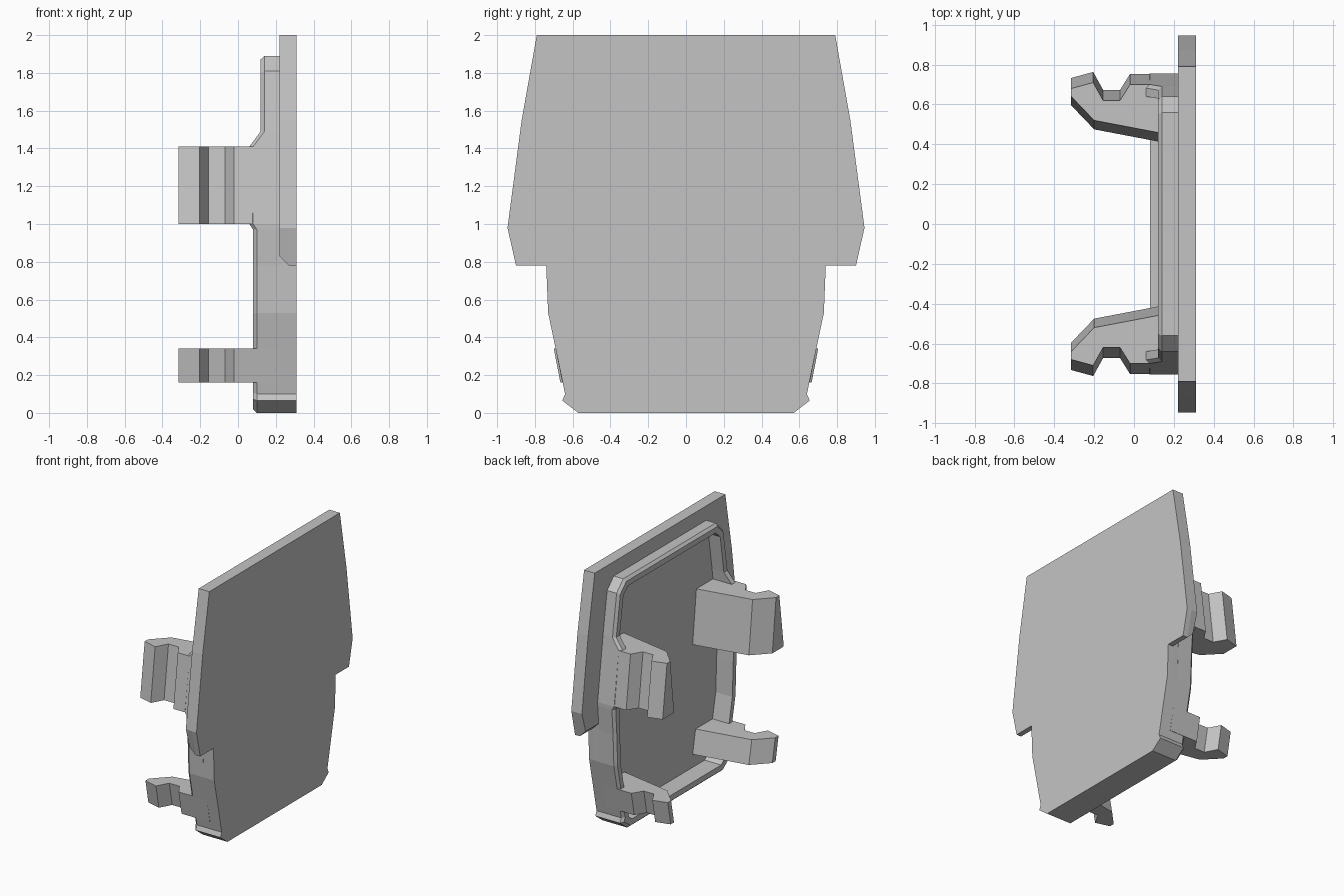
import bpy
import bmesh

cube = bpy.data.objects.get("Cube")
if cube:
    bpy.data.objects.remove(cube, do_unlink=True)

grey = bpy.data.materials.new("light grey plastic")
grey.use_nodes = True
colour = (0.55, 0.55, 0.55, 1)
grey.diffuse_color = colour
grey.node_tree.nodes["Principled BSDF"].inputs["Base Color"].default_value = colour


def loft(name, loops, closed_ring=False):
    """Skin equal-length loops; cap the ends or join last to first."""
    bm = bmesh.new()
    rings = [[bm.verts.new(p) for p in loop] for loop in loops]
    n = len(rings[0])
    pairs = list(zip(rings, rings[1:]))
    if closed_ring:
        pairs.append((rings[-1], rings[0]))
    else:
        bm.faces.new(rings[0])
        bm.faces.new(rings[-1])
    for a, b in pairs:
        for i in range(n):
            j = (i + 1) % n
            bm.faces.new((a[i], a[j], b[j], b[i]))
    bmesh.ops.recalc_face_normals(bm, faces=bm.faces)
    mesh = bpy.data.meshes.new(name)
    bm.to_mesh(mesh)
    bm.free()
    mesh.materials.append(grey)
    obj = bpy.data.objects.new(name, mesh)
    bpy.context.collection.objects.link(obj)
    return obj


def mirrored(half):
    """Complete a half outline of (x, y, z) points across y = 0."""
    return half + [(x, -y, z) for x, y, z in reversed(half)]


BACK, FACE = 0.22, 0.31

# Cover plate: wide upper wings with a chamfered step, narrow lower body
wing = [(0.79, 2.0), (0.87, 1.55), (0.945, 0.98)]
step = [(0.90, 0.78), (0.74, 0.78)]
lower = [(0.73, 0.53), (0.69, 0.34), (0.64, 0.10), (0.655, 0.065), (0.57, 0)]


def plate_loop(x, lift):
    pts = wing + [(y, z + lift) for y, z in step] + lower
    return mirrored([(x, y, z) for y, z in pts])


loft("cover_plate", [plate_loop(BACK, 0.05), plate_loop(0.27, 0), plate_loop(FACE, 0)])

# Raised rim: outer y, outer z, inner y, inner z, x of the crest
rim = [
    (0.56, 1.89, 0.53, 1.83, 0.12),
    (0.64, 1.81, 0.585, 1.78, 0.12),
    (0.69, 1.49, 0.63, 1.49, 0.12),
    (0.70, 1.41, 0.64, 1.41, 0.06),
    (0.755, 1.0, 0.695, 1.0, 0.06),
    (0.754, 0.97, 0.694, 0.97, 0.08),
    (0.74, 0.78, 0.685, 0.78, 0.08),
    (0.73, 0.53, 0.675, 0.53, 0.08),
    (0.69, 0.34, 0.635, 0.34, 0.08),
    (0.64, 0.10, 0.585, 0.12, 0.08),
    (0.655, 0.065, 0.575, 0.09, 0.08),
    (0.57, 0, 0.54, 0.06, 0.08),
]


def rim_loop(inset, x_of):
    return mirrored([(x_of(c), y + (iy - y) * inset, z + (iz - z) * inset)
                     for y, z, iy, iz, c in rim])


loft("raised_rim", [
    rim_loop(0, lambda c: BACK),
    rim_loop(0, lambda c: c + 0.02),
    rim_loop(0.3, lambda c: c),
    rim_loop(1, lambda c: c),
    rim_loop(1, lambda c: BACK),
], closed_ring=True)

# Snap clips: notched outer edge and angled inner edge, seen from above
outer_edge = [(BACK, 0.70), (-0.02, 0.70), (-0.07, 0.62), (-0.155, 0.62),
              (-0.205, 0.71), (-0.315, 0.68)]
inner_edge = [(-0.315, 0.64), (-0.20, 0.52), (BACK, 0.44)]


def clip_loop(z, outer_shift, inner_shift, side):
    pts = [(x, y + outer_shift) for x, y in outer_edge]
    pts += [(x, y + inner_shift) for x, y in inner_edge]
    return [(x, side * y, z) for x, y in pts]


for side, word in ((1, "back"), (-1, "front")):
    loft("upper_clip_" + word, [clip_loop(1.0, 0.053, -0.045, side),
                                clip_loop(1.41, 0, 0, side)])
    loft("lower_clip_" + word, [clip_loop(0.16, -0.045, -0.045, side),
                                clip_loop(0.34, -0.01, -0.01, side)])
